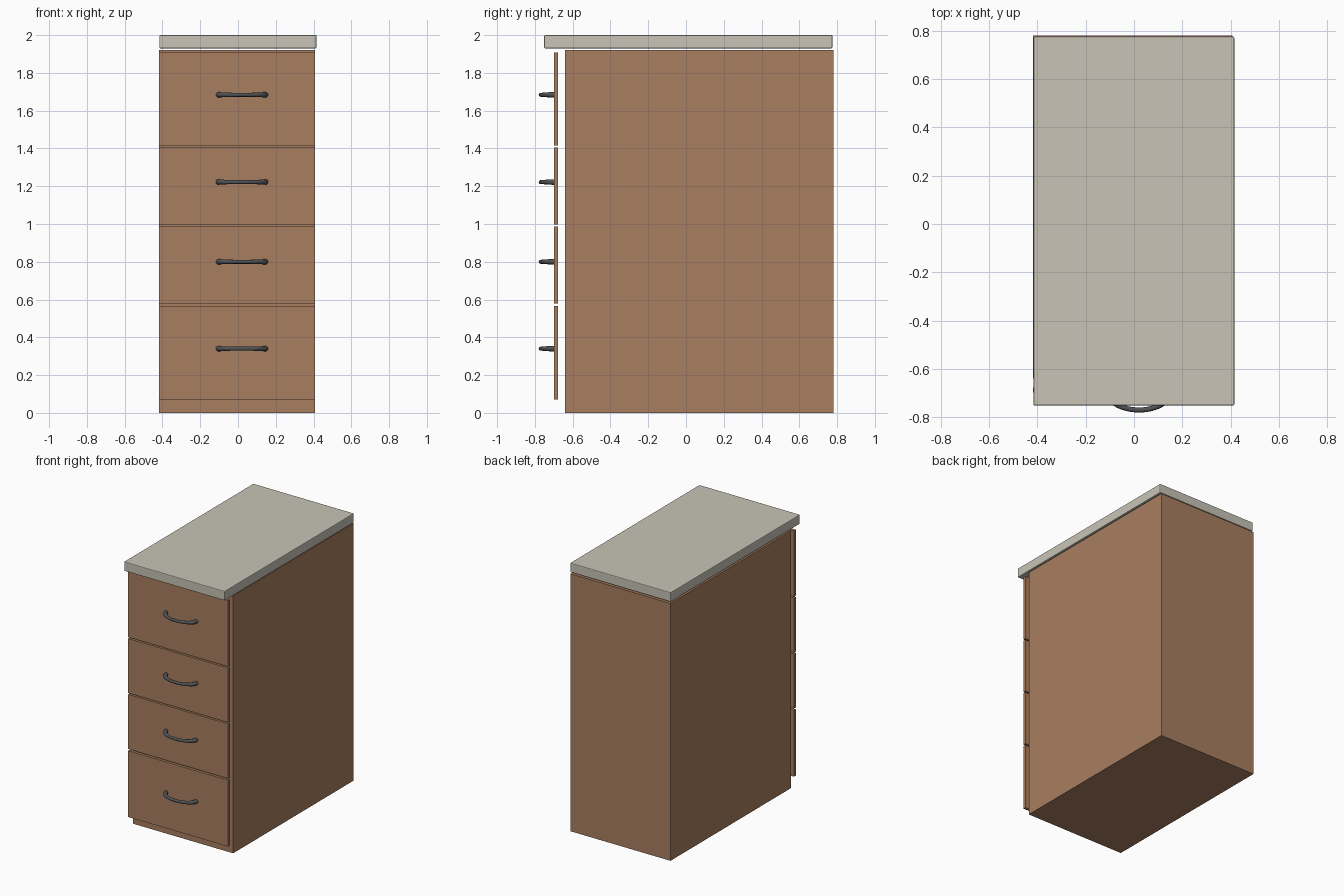
import bpy, bmesh, math
from mathutils import Vector

if "Cube" in bpy.data.objects:
    bpy.data.objects.remove(bpy.data.objects["Cube"])


def material(name, rgb):
    m = bpy.data.materials.new(name)
    m.diffuse_color = (*rgb, 1)
    m.use_nodes = True
    m.node_tree.nodes["Principled BSDF"].inputs["Base Color"].default_value = m.diffuse_color
    return m


WOOD = material("brown wood", (0.39, 0.21, 0.115))
STONE = material("pale stone", (0.58, 0.55, 0.475))
METAL = material("dark metal", (0.08, 0.085, 0.09))


def add_object(name, bm, mat):
    bmesh.ops.recalc_face_normals(bm, faces=bm.faces[:])
    me = bpy.data.meshes.new(name)
    bm.to_mesh(me)
    bm.free()
    me.materials.append(mat)
    ob = bpy.data.objects.new(name, me)
    bpy.context.scene.collection.objects.link(ob)
    return ob


def box(name, lo, hi, mat, bevel=0):
    bm = bmesh.new()
    bmesh.ops.create_cube(bm, size=1)
    for v in bm.verts:
        v.co = Vector([lo[i] + (v.co[i] + 0.5) * (hi[i] - lo[i]) for i in range(3)])
    ob = add_object(name, bm, mat)
    if bevel:
        b = ob.modifiers.new("soft_edges", 'BEVEL')
        b.width = bevel
        b.segments = 2
    return ob


def handle(name, cx, y_base, z, half_width, depth, steps=24, sides=12):
    """Half-ellipse bow pull, thicker towards its feet."""
    bm = bmesh.new()
    rings = []
    for i in range(steps + 1):
        a = math.pi * i / steps
        centre = Vector((cx - half_width * math.cos(a), y_base - depth * math.sin(a), z))
        tangent = Vector((half_width * math.sin(a), -depth * math.cos(a), 0)).normalized()
        side = Vector((-tangent.y, tangent.x, 0))
        r = 0.0105 + 0.004 * abs(math.cos(a)) ** 3
        rings.append([bm.verts.new(centre + side * r * math.cos(t) + Vector((0, 0, r * math.sin(t))))
                      for t in (2 * math.pi * k / sides for k in range(sides))])
    for p, q in zip(rings, rings[1:]):
        for k in range(sides):
            n = (k + 1) % sides
            bm.faces.new((p[k], p[n], q[n], q[k])).smooth = True
    bm.faces.new(rings[0])
    bm.faces.new(rings[-1])
    return add_object(name, bm, METAL)


# Cabinet carcass and worktop
box("cabinet_body", (-0.418, -0.64, 0), (0.408, 0.78, 1.922), WOOD)
box("worktop", (-0.416, -0.751, 1.93), (0.415, 0.775, 2.0), STONE, 0.005)

# Drawer fronts with bow handles: bottom z, top z, handle z
drawers = [(0.072, 0.567, 0.34), (0.58, 0.988, 0.80),
           (0.998, 1.405, 1.222), (1.415, 1.908, 1.684)]
for i, (z0, z1, zh) in enumerate(drawers, 1):
    box(f"drawer_front_{i}", (-0.418, -0.698, z0), (0.408, -0.677, z1), WOOD)
    handle(f"drawer_handle_{i}", 0.021, -0.698, zh, 0.124, 0.0715)
